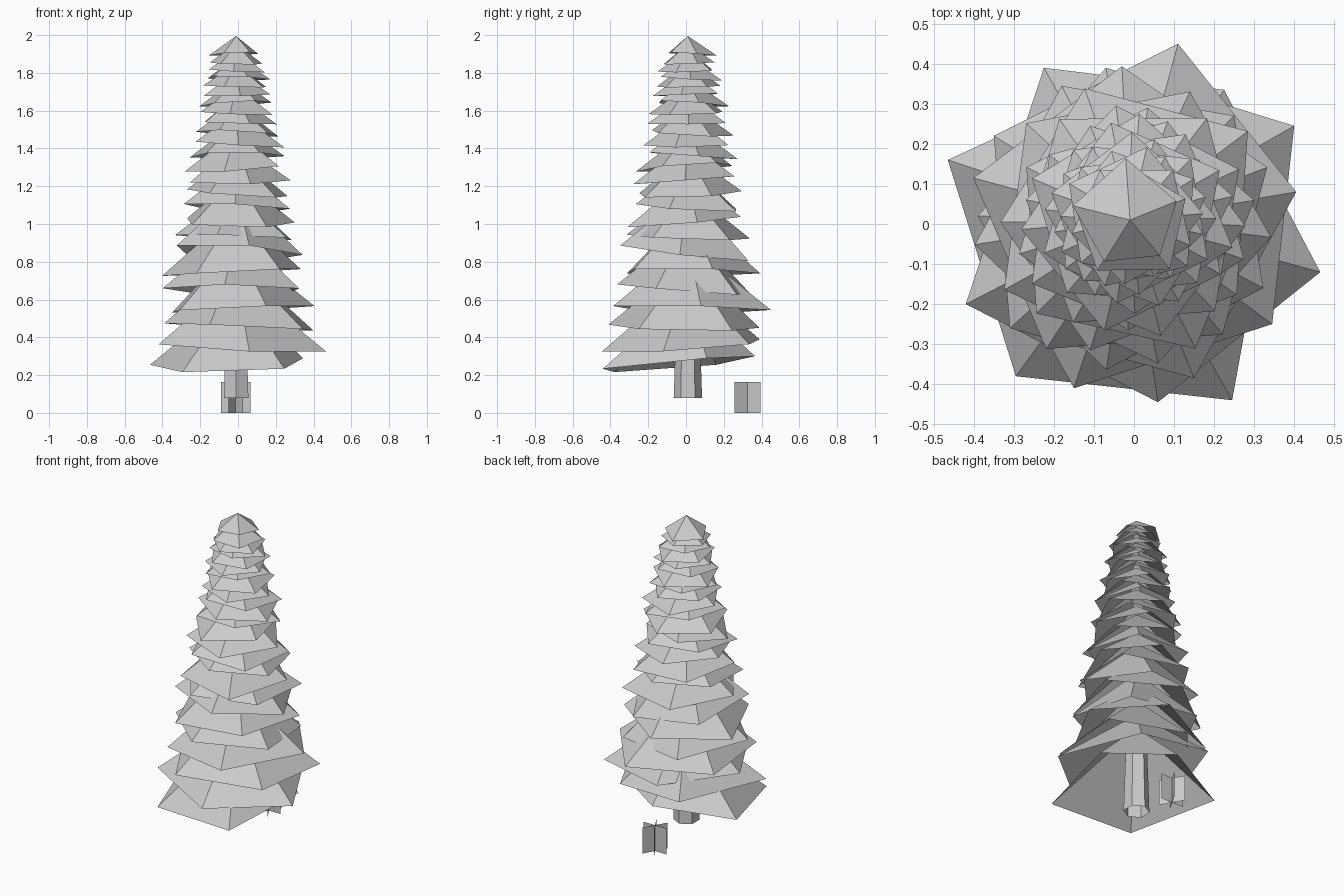
import bpy
import bmesh
import random
from math import cos, sin, pi, radians, atan2

cube = bpy.data.objects.get("Cube")
if cube:
    bpy.data.objects.remove(cube, do_unlink=True)

random.seed(7)
SIDES = 5
AXIS_X, AXIS_Y = -0.01, 0.01

grey = bpy.data.materials.new("plain grey")
grey.use_nodes = True
GREY = (0.6, 0.6, 0.6, 1)
grey.diffuse_color = GREY
grey.node_tree.nodes["Principled BSDF"].inputs["Base Color"].default_value = GREY


def add_object(name, bm):
    mesh = bpy.data.meshes.new(name)
    bm.to_mesh(mesh)
    bm.free()
    mesh.materials.append(grey)
    obj = bpy.data.objects.new(name, mesh)
    bpy.context.collection.objects.link(obj)
    return obj


def pentagon(radius, turn, jitter, tilt, tilt_dir):
    """Irregular rim outline, drawn in on the raised side."""
    tips = []
    for i in range(SIDES):
        a = radians(turn) + 2 * pi * i / SIDES
        r = radius * (1 + random.uniform(-jitter, jitter))
        r -= tilt * cos(a - radians(tilt_dir))
        tips.append((AXIS_X + r * cos(a), AXIS_Y + r * sin(a)))
    return tips


def branch_tier(name, tips, z, height, tilt, tilt_dir):
    """Open five-sided cone whose rim leans up towards tilt_dir."""
    bm = bmesh.new()
    apex = bm.verts.new((AXIS_X, AXIS_Y, z + height))
    rim = []
    for x, y in tips:
        a = atan2(y - AXIS_Y, x - AXIS_X)
        rim.append(bm.verts.new((x, y, z + tilt * cos(a - radians(tilt_dir)))))
    for i in range(SIDES):
        bm.faces.new((rim[i], rim[(i + 1) % SIDES], apex))
    return add_object(name, bm)


# Broad lower tiers: height, tilt, tilt direction, rim outline
lower = [
    (0.26, 0.045, 65, ((.345, .11), (-.02, .365), (-.465, .16), (-.295, -.38), (.245, -.44))),
    (0.355, 0.035, 130, ((.465, -.12), (.225, .335), (-.225, .39), (-.42, -.2), (.06, -.445))),
    (0.455, 0.02, 200, ((.4, .245), (-.07, .39), (-.39, .02), (-.15, -.41), (.345, -.25))),
    (0.55, 0.02, 330, ((.405, .08), (.11, .45), (-.35, .22), (-.31, -.26), (.15, -.385))),
    (0.65, 0.03, 260, pentagon(.38, 45, .02, .01, 20)),
    (0.745, 0.02, 345, pentagon(.385, 21, .02, .02, 345)),
    (0.85, 0.045, 245, pentagon(.36, 65, .02, 0, 0)),
]
for count, (z, tilt, direction, tips) in enumerate(lower, 1):
    branch_tier(f"branch_tier_{count}", tips, z, 0.39 - 0.08 * z, tilt, direction)

# Upper tiers shrink and crowd together towards the tip, each turned on a step
z = 0.93
turn = 37
while z < 1.88:
    count += 1
    r = 0.47 - 0.2 * (z - 0.27)
    tilt = r * random.uniform(0.03, 0.1)
    direction = random.uniform(0, 360)
    branch_tier(f"branch_tier_{count}", pentagon(r, turn, 0.05, tilt, direction),
                z, (0.85 - 0.1 * z) * r, tilt, direction)
    turn += 44
    z += 0.24 * r

# Crown at the tip
branch_tier("crown_tier", pentagon(0.135, 22, 0.06, 0.015, 300), 1.9, 0.095, 0.01, 300)

# Tapered six-sided trunk, open at both ends
bm = bmesh.new()
rings = []
for z, r in ((0.08, 0.075), (0.8, 0.052)):
    rings.append([bm.verts.new((AXIS_X + r * cos(pi / 6 + i * pi / 3),
                                AXIS_Y + r * sin(pi / 6 + i * pi / 3), z))
                  for i in range(6)])
for i in range(6):
    j = (i + 1) % 6
    bm.faces.new((rings[0][i], rings[0][j], rings[1][j], rings[1][i]))
add_object("trunk", bm)

# Small sprig behind the trunk: three crossed upright plates
bm = bmesh.new()
for i in range(3):
    dx, dy = 0.079 * cos(i * pi / 3), 0.079 * sin(i * pi / 3)
    bm.faces.new([bm.verts.new((-0.012 + s * dx, 0.325 + s * dy, h))
                  for s, h in ((-1, 0), (1, 0), (1, 0.163), (-1, 0.163))])
add_object("crossed_sprig", bm)
